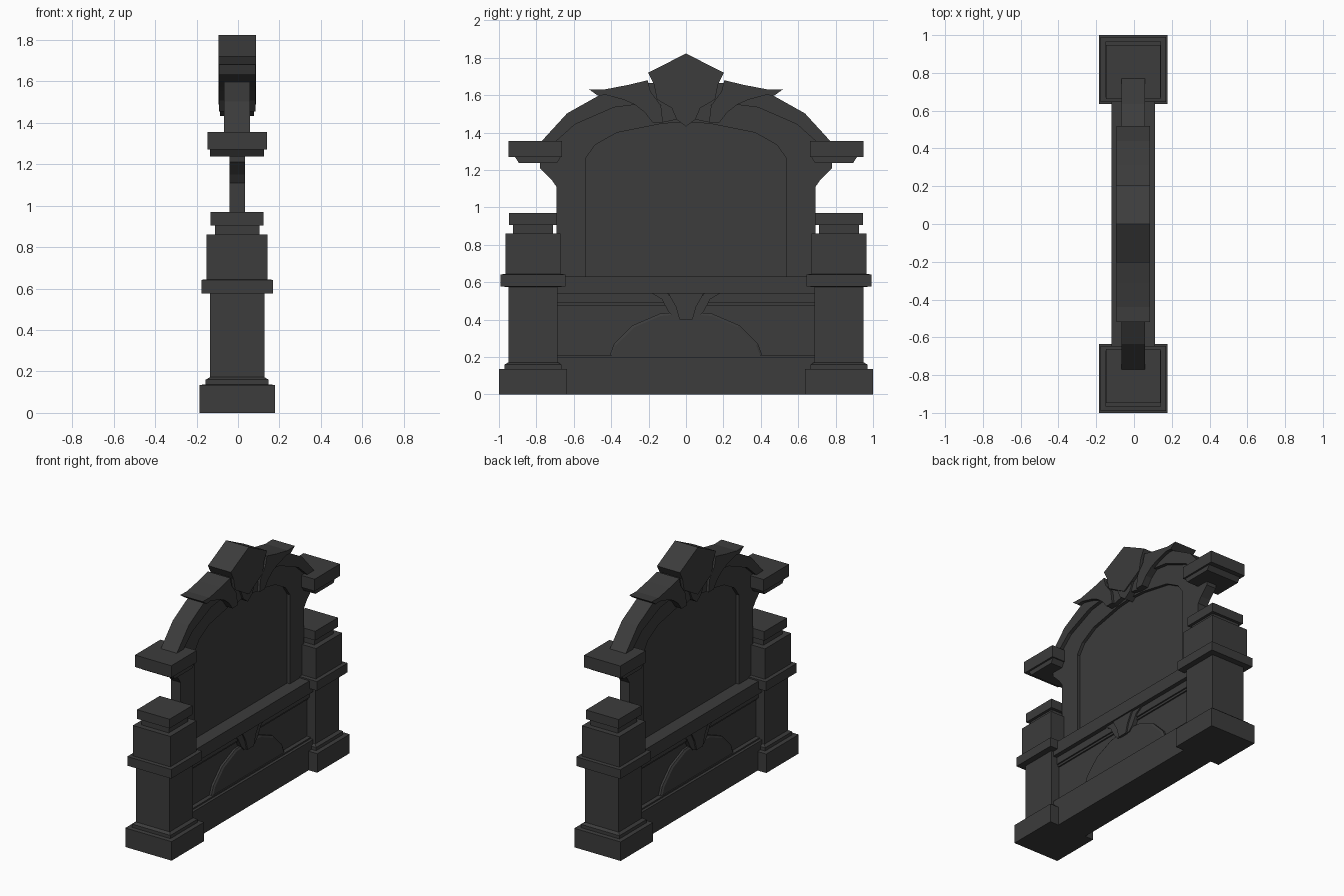
import bpy, bmesh

if "Cube" in bpy.data.objects:
    bpy.data.objects.remove(bpy.data.objects["Cube"])

CX = -0.004  # slight depth offset of the monument
stone = bpy.data.materials.new("dark_stone")
stone.diffuse_color = (0.045, 0.045, 0.045, 1)
stone.use_nodes = True
stone.node_tree.nodes["Principled BSDF"].inputs["Base Color"].default_value = stone.diffuse_color


def loft(name, loops):
    """Join closed loops of 3D points one after another and cap both ends."""
    bm = bmesh.new()
    rings = [[bm.verts.new(p) for p in loop] for loop in loops]
    n = len(rings[0])
    for a, b in zip(rings, rings[1:]):
        for i in range(n):
            j = (i + 1) % n
            bm.faces.new((a[i], a[j], b[j], b[i]))
    bm.faces.new(rings[0][::-1])
    bm.faces.new(rings[-1])
    bmesh.ops.recalc_face_normals(bm, faces=bm.faces)
    mesh = bpy.data.meshes.new(name)
    bm.to_mesh(mesh)
    bm.free()
    mesh.materials.append(stone)
    ob = bpy.data.objects.new(name, mesh)
    bpy.context.collection.objects.link(ob)
    return ob


def slab(name, pts, half, edge=None, edge_half=0.0):
    """Extrude a (y, z) outline through x; edge is a wider rim outline."""
    sections = [(-half, pts), (half, pts)]
    if edge:
        sections[1:1] = [(-edge_half, edge), (edge_half, edge)]
    return loft(name, [[(CX + x, y, z) for y, z in p] for x, p in sections])


def pair(name, pts, half):
    for side, s in (("right", 1), ("left", -1)):
        slab(f"{name}_{side}", [(s * y, z) for y, z in pts], half)


def sym(pts):
    """Complete an outline given from the right side up to the centre."""
    return pts + [(-y, z) for y, z in reversed(pts) if y > 0]


def rect(w, z0, z1):
    return [(-w, z0), (w, z0), (w, z1), (-w, z1)]


def square_stack(name, cy, profile):
    loft(name, [[(CX + sx * h, cy + sy * h, z) for sx, sy in
                 ((-1, -1), (1, -1), (1, 1), (-1, 1))] for h, z in profile])


# Square pillars and the cornice blocks above them
pillar = [(.182, 0), (.182, .135), (.152, .137), (.152, .16), (.132, .172), (.132, .575),
          (.173, .577), (.173, .642), (.147, .644), (.147, .86), (.108, .86),
          (.108, .905), (.128, .905), (.128, .97)]
for side, s in (("right", 1), ("left", -1)):
    square_stack(f"pillar_{side}", s * .818, pillar)
    square_stack(f"cornice_{side}", s * .805, [(.143, 1.27), (.143, 1.355)])
pair("cornice_moulding", [(.67, 1.27), (.914, 1.27), (.893, 1.237), (.69, 1.237)], .13)

# Plinth, lower panel, its moulding and the ledge
slab("plinth", rect(.70, 0, .2), .115)
slab("plinth_lip", rect(.70, .2, .21), .095)
slab("lower_panel", rect(.70, .2, .56), .065)
slab("lower_moulding", rect(.70, .49, .56), .085)
slab("lower_moulding_lip", rect(.70, .475, .49), .075)
slab("ledge", rect(.70, .54, .632), .115)

# Raised half-round panel with a bevelled rim
lun = [(.40, .2), (.375, .262), (.275, .36), (.135, .42), (0, .432)]
rim = [(.412, .2), (.385, .27), (.285, .37), (.14, .432), (0, .444)]
slab("half_round_panel", sym(lun), .088, sym(rim), .08)

# Small keystone under the ledge
slab("keystone", sym([(.035, .40), (.055, .47), (.10, .55), (0, .55)]), .105)
pair("keystone_wing", [(.19, .545), (.13, .51), (.095, .445), (.06, .405), (.03, .405),
                       (.05, .47), (.10, .545)], .095)

# Upper tablet: recessed centre inside an arched frame
inner = [(.535, .6), (.535, 1.265), (.485, 1.335), (.369, 1.40), (.128, 1.448), (0, 1.457)]
outer = [(.692, .6), (.692, 1.11), (.72, 1.15), (.78, 1.21), (.78, 1.25), (.73, 1.37),
         (.62, 1.48), (.46, 1.57), (0, 1.6)]
slab("tablet_recess", sym([(y * 1.02, z) for y, z in inner]), .016)
slab("tablet_frame", sym(outer) + sym(inner)[::-1], .038)

# Arch moulding over the tablet
pair("arch_moulding", [(.785, 1.34), (.636, 1.503), (.47, 1.596), (.2, 1.665), (0, 1.68),
                       (0, 1.55), (.267, 1.55), (.385, 1.535), (.594, 1.444), (.71, 1.34)], .063)

# Crest: leaves, tail and shield
pair("crest_leaf", [(.519, 1.632), (.44, 1.63), (.31, 1.655), (.205, 1.68), (.19, 1.62),
                    (.134, 1.545), (.123, 1.455), (.18, 1.455), (.22, 1.508), (.275, 1.55),
                    (.33, 1.575), (.43, 1.602), (.47, 1.597)], .088)
slab("crest_tail", sym([(.05, 1.47), (.123, 1.455), (.134, 1.545), (.205, 1.66), (0, 1.70)])
     + [(0, 1.435)], .07)
slab("shield", sym([(.155, 1.577), (.172, 1.66), (.203, 1.72), (0, 1.823)]) + [(0, 1.487)], .09)
slab("shield_tip", [(0, 1.433), (.05, 1.47), (.08, 1.54), (-.08, 1.54), (-.05, 1.47)], .082)
